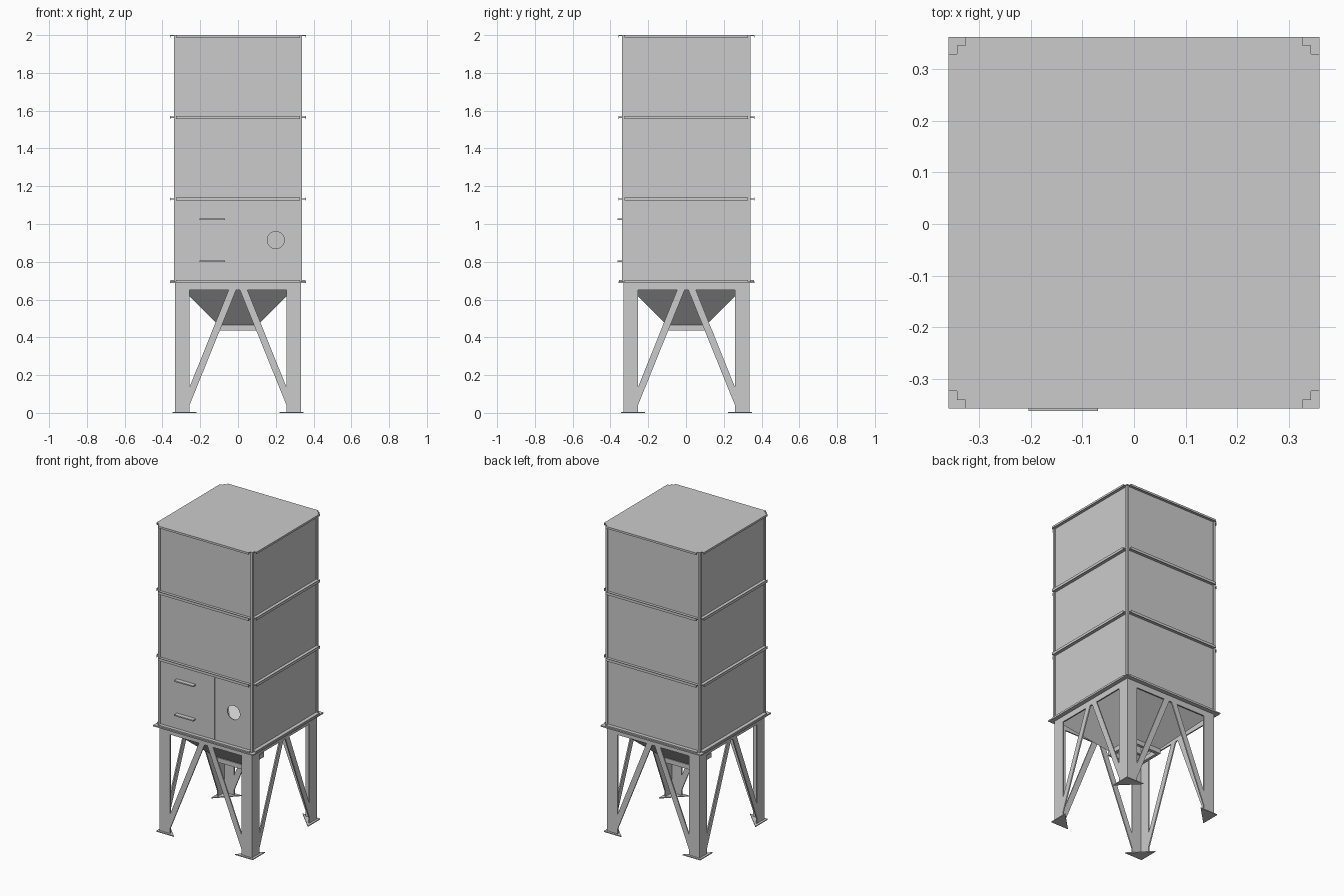
import bpy, bmesh, math
from mathutils import Matrix, Vector

if "Cube" in bpy.data.objects:
    bpy.data.objects.remove(bpy.data.objects["Cube"])

HALF = 0.333      # half width of the bin walls
RIM = 0.3605      # half width over the flanges


def add_object(name, bm):
    bmesh.ops.recalc_face_normals(bm, faces=bm.faces)
    me = bpy.data.meshes.new(name)
    bm.to_mesh(me)
    bm.free()
    ob = bpy.data.objects.new(name, me)
    bpy.context.collection.objects.link(ob)
    return ob


def add_prism(bm, pts, direction):
    """Extrude a flat outline of 3D points along a direction."""
    f = bm.faces.new([bm.verts.new(p) for p in pts])
    ext = bmesh.ops.extrude_face_region(bm, geom=[f])
    verts = [g for g in ext["geom"] if isinstance(g, bmesh.types.BMVert)]
    bmesh.ops.translate(bm, verts=verts, vec=direction)


def add_box(bm, x, y, z):
    pts = [(x[0], y[0], z[0]), (x[1], y[0], z[0]), (x[1], y[1], z[0]), (x[0], y[1], z[0])]
    add_prism(bm, pts, Vector((0, 0, z[1] - z[0])))


def box(name, x, y, z):
    bm = bmesh.new()
    add_box(bm, x, y, z)
    return add_object(name, bm)


def around(ob, count=4):
    """Repeat a front part on the other sides."""
    base = ob.name
    for k in range(1, count):
        c = ob.copy()
        c.name = f"{base}_{k + 1}"
        c.rotation_euler.z = k * math.pi / 2
        bpy.context.collection.objects.link(c)


# walls: thin panels on four sides
panel = ((-HALF + 0.005, HALF - 0.005), (-HALF, -HALF + 0.005), (0.695, 1.995))
around(box("wall_panel", *panel))

# round inspection hole cut in the front wall
bm = bmesh.new()
bmesh.ops.create_cone(bm, cap_ends=True, segments=32, radius1=0.045, radius2=0.045, depth=0.1,
                      matrix=Matrix.Translation((0.2, -HALF, 0.915)) @ Matrix.Rotation(math.pi / 2, 4, 'X'))
cutter = add_object("hole_cutter", bm)
cutter.hide_render = True
front = bpy.data.objects["wall_panel"]
front.data = front.data.copy()
mod = front.modifiers.new("hole", 'BOOLEAN')
mod.operation = 'DIFFERENCE'
mod.object = cutter
bpy.context.view_layer.objects.active = front
bpy.ops.object.modifier_apply(modifier=mod.name)
bpy.data.objects.remove(cutter)

# corner posts: L-shaped angles
bm = bmesh.new()
a, b, c = -0.34, -0.325, -0.334
outline = [(a, a), (b, a), (b, c), (c, c), (c, b), (a, b)]
add_prism(bm, [(x, y, 0.695) for x, y in outline], Vector((0, 0, 1.3)))
around(add_object("corner_post", bm))

# flanges between the tiers, each a shelf with an outer lip
bm = bmesh.new()
for z in (1.133, 1.565):
    add_box(bm, (-0.327, 0.327), (-RIM, -HALF), (z - 0.003, z + 0.003))
    add_box(bm, (-0.327, 0.327), (-RIM, -RIM + 0.003), (z - 0.009, z + 0.008))
add_box(bm, (-0.327, 0.327), (-RIM + 0.004, -HALF), (0.694, 0.703))
add_box(bm, (-0.327, 0.327), (-RIM, -RIM + 0.003), (1.987, 1.998))
around(add_object("tier_flange", bm))

# lid: square sheet with stepped corners
bm = bmesh.new()
corner = [(RIM, 0.327), (0.344, 0.327), (0.344, 0.344), (0.327, 0.344), (0.327, RIM)]
pts = []
for k in range(4):
    rot = Matrix.Rotation(k * math.pi / 2, 3, 'Z')
    pts += [rot @ Vector((x, y, 1.995)) for x, y in corner]
add_prism(bm, pts, Vector((0, 0, 0.005)))
add_object("lid", bm)

# base ring under the bin, mitred at the corners
bm = bmesh.new()
pts = [(-RIM, -RIM, 0.687), (RIM, -RIM, 0.687), (0.31, -0.31, 0.687), (-0.31, -0.31, 0.687)]
add_prism(bm, pts, Vector((0, 0, 0.008)))
around(add_object("base_ring", bm))

# door with two pull handles
box("door", (-0.324, 0.066), (-HALF - 0.004, -HALF), (0.705, 1.12))
for n, z in (("lower", 0.802), ("upper", 1.025)):
    box(n + "_handle", (-0.205, -0.07), (-0.3655, -HALF), (z - 0.004, z + 0.004))

# hopper: open funnel
bm = bmesh.new()
rings = []
for h, z in ((0.325, 0.689), (0.1, 0.463)):
    rings.append([bm.verts.new((sx * h, sy * h, z)) for sx, sy in ((-1, -1), (1, -1), (1, 1), (-1, 1))])
for i in range(4):
    j = (i + 1) % 4
    bm.faces.new((rings[0][i], rings[0][j], rings[1][j], rings[1][i]))
hopper = add_object("hopper", bm)
sol = hopper.modifiers.new("thickness", 'SOLIDIFY')
sol.thickness = 0.004
sol.offset = 0

# outlet collar below the hopper
bm = bmesh.new()
add_prism(bm, [(-0.11, -0.11, 0.435), (0.11, -0.11, 0.435), (0.09, -0.09, 0.435), (-0.09, -0.09, 0.435)],
          Vector((0, 0, 0.03)))
around(add_object("outlet_collar", bm))

# stand: per side a top beam, two leg faces and two diagonal struts
T = Vector((0, 0.008, 0))
bm = bmesh.new()
y = -HALF
add_prism(bm, [(-HALF, y, 0.65), (HALF, y, 0.65), (HALF, y, 0.688), (-HALF, y, 0.688)], T)
leg = [(-HALF, 0), (-0.257, 0), (-0.257, 0.65), (-HALF, 0.65)]
strut = [(-0.05, 0.65), (-0.01, 0.65), (-0.257, 0.04), (-0.257, 0.135)]
for s in (1, -1):
    for shape in (leg, strut):
        add_prism(bm, [(s * px, y, pz) for px, pz in shape], T)
around(add_object("stand_side", bm))

# triangular foot plates
bm = bmesh.new()
add_prism(bm, [(-0.347, -0.347, 0), (-0.22, -0.347, 0), (-0.347, -0.22, 0)], Vector((0, 0, 0.006)))
around(add_object("foot_plate", bm))

# centre the whole model front to back, allowing for the handles
for ob in bpy.context.scene.objects:
    ob.location.y += 0.0025
